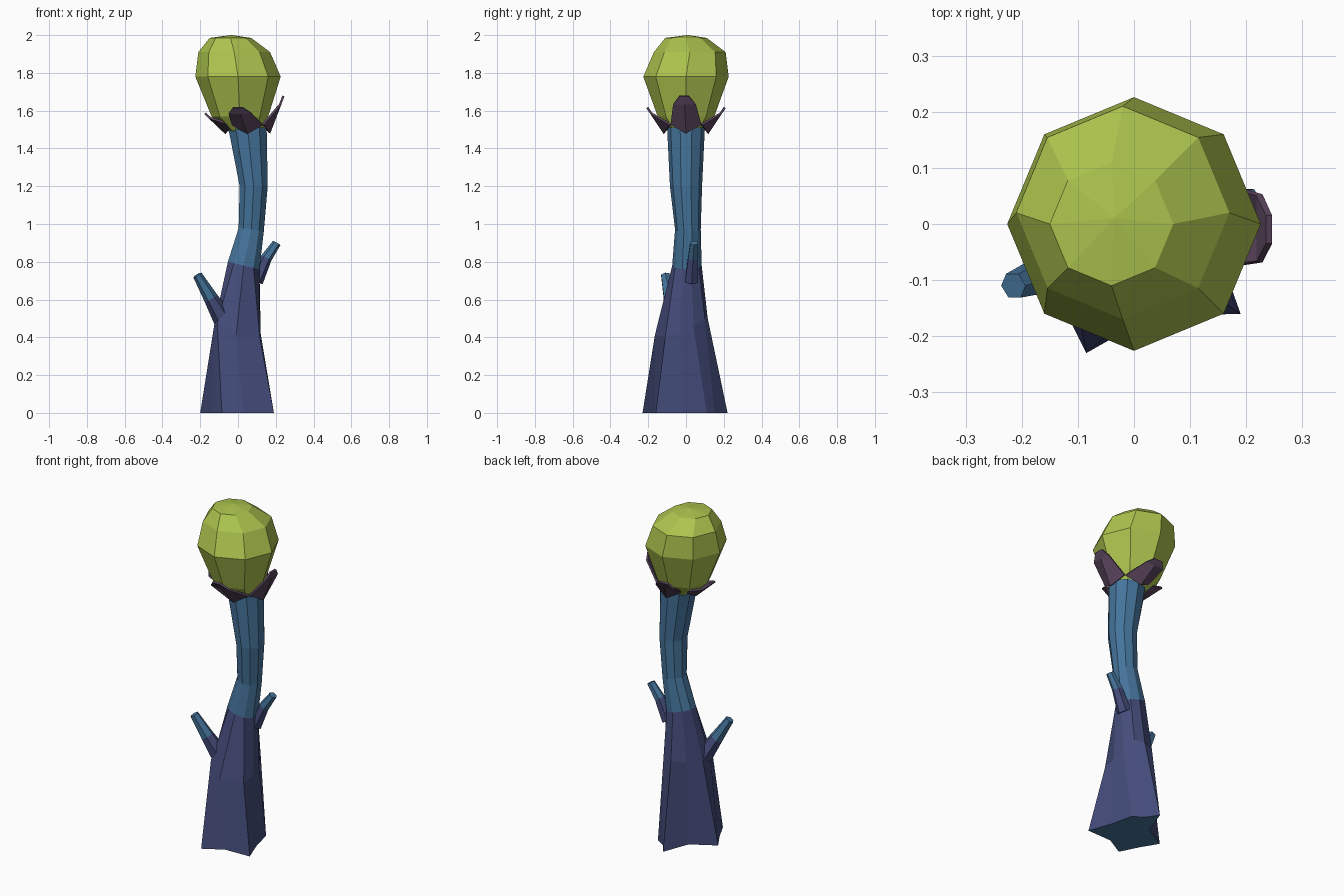
import bpy
from math import cos, sin, radians, pi
from mathutils import Vector

cube = bpy.data.objects.get("Cube")
if cube:
    bpy.data.objects.remove(cube, do_unlink=True)


def material(name, rgb):
    mat = bpy.data.materials.new(name)
    mat.use_nodes = True
    mat.diffuse_color = (*rgb, 1)
    mat.node_tree.nodes["Principled BSDF"].inputs["Base Color"].default_value = (*rgb, 1)
    return mat


GREEN = material("lime green", (0.41, 0.55, 0.076))
BLUE = material("steel blue", (0.06, 0.175, 0.33))
INDIGO = material("dark indigo", (0.058, 0.072, 0.195))
PLUM = material("dark plum", (0.1, 0.058, 0.107))


def build(name, verts, faces, mats):
    mesh = bpy.data.meshes.new(name)
    mesh.from_pydata(verts, [], faces)
    for m in mats:
        mesh.materials.append(m)
    obj = bpy.data.objects.new(name, mesh)
    bpy.context.collection.objects.link(obj)
    return obj


def loft(name, rings, mats, switch=None):
    """Skin equal rings bottom to top; bands from ring `switch` up use the second material."""
    n = len(rings[0])
    verts = [p for ring in rings for p in ring]
    faces = [(k * n + i, k * n + (i + 1) % n, (k + 1) * n + (i + 1) % n, (k + 1) * n + i)
             for k in range(len(rings) - 1) for i in range(n)]
    faces += [tuple(reversed(range(n))), tuple(range(len(verts) - n, len(verts)))]
    obj = build(name, verts, faces, mats)
    if switch is not None:
        for p in obj.data.polygons:
            p.material_index = int(p.index >= switch * n)
    return obj


def ring(cx, cy, z, rx, ry, n, start=0.0, tilt=0.0):
    out = []
    for i in range(n):
        a = radians(start) + 2 * pi * i / n
        out.append((cx + rx * cos(a), cy + ry * sin(a), z - tilt * cos(a)))
    return out


# Trunk: root star, uneven middle, then a bending stem
roots = [(-.085, -.23), (.03, -.165), (.19, -.16), (.14, -.02), (.11, .11),
         (.05, .15), (0, .22), (-.06, .06), (-.2, -.02), (-.14, -.12)]
middle = [(-.11, -.1, .48), (-.01, -.165, .41), (.115, -.11, .4), (.12, -.03, .42),
          (.11, .04, .45), (.08, .1, .5), (.02, .115, .5), (-.06, .08, .5),
          (-.11, 0, .5), (-.125, -.06, .47)]
stem = [(.03, .005, .78, .088, .078, .02), (.07, .01, .97, .07, .068, .01),
        (.083, 0, 1.2, .078, .085, 0), (.05, 0, 1.51, .107, .1, 0)]
trunk = loft("trunk", [[(x, y, 0) for x, y in roots], middle]
             + [ring(*s[:5], 10, -126, s[5]) for s in stem], [INDIGO, BLUE], 2)
# Underside of the roots
trunk.data.polygons[-2].material_index = 1


# Twigs: tapered tubes with a dark foot and a blue end
def twig(name, stations, switch):
    pts = [Vector(s[:3]) for s in stations]
    axis = (pts[-1] - pts[0]).normalized()
    side = axis.cross(Vector((0, 1, 0))).normalized()
    up = axis.cross(side)
    rings = [[p + s[3] * (cos(i * pi / 3) * side + sin(i * pi / 3) * up) for i in range(6)]
             for p, s in zip(pts, stations)]
    return loft(name, rings, [INDIGO, BLUE], switch)


twig("right_twig", [(-.07, -.05, .48, .055), (-.145, -.085, .61, .038), (-.215, -.11, .73, .025)], 1)
twig("left_twig", [(.095, .03, .7, .04), (.15, .037, .82, .03), (.205, .042, .9, .023)], 1)

# Faceted bulb
levels = [(.04, 0, 1.49, .09), (.01, 0, 1.57, .15), (0, 0, 1.78, .226),
          (-.02, .02, 1.91, .19), (-.04, 0, 1.985, .11)]
bulb = [ring(x, y, z, r, r, 8) for x, y, z, r in levels]
loft("bulb", bulb + [ring(-.035, .01, 2.0, .004, .004, 8)], [GREEN])

# Four sepals around the foot of the bulb
tips = {"left": (.235, -.01, 1.68), "back": (0, .2, 1.62),
        "right": (-.17, 0, 1.59), "front": (0, -.2, 1.62)}
centre = Vector((.05, 0, 0))
for k, (label, tip) in enumerate(tips.items()):
    a = k * pi / 2

    def base(angle, z, r=.11):
        return centre + Vector((r * cos(angle), r * sin(angle), z))

    tip = Vector(tip)
    across = Vector((-sin(a), cos(a), 0))
    root = base(a, 1.485)
    shoulder = root.lerp(tip, .78)
    top = [tip + across * .025, tip - across * .025]
    verts = [root, base(a - pi / 4, 1.53), shoulder - across * .058, top[1], top[0],
             shoulder + across * .058, base(a + pi / 4, 1.53), shoulder]
    sepal = build(label + "_sepal", verts,
                  [(0, 1, 2, 7), (7, 2, 3, 4), (7, 4, 5), (0, 7, 5, 6)], [PLUM])
    mod = sepal.modifiers.new("thickness", "SOLIDIFY")
    mod.thickness = .012
    mod.offset = -1
